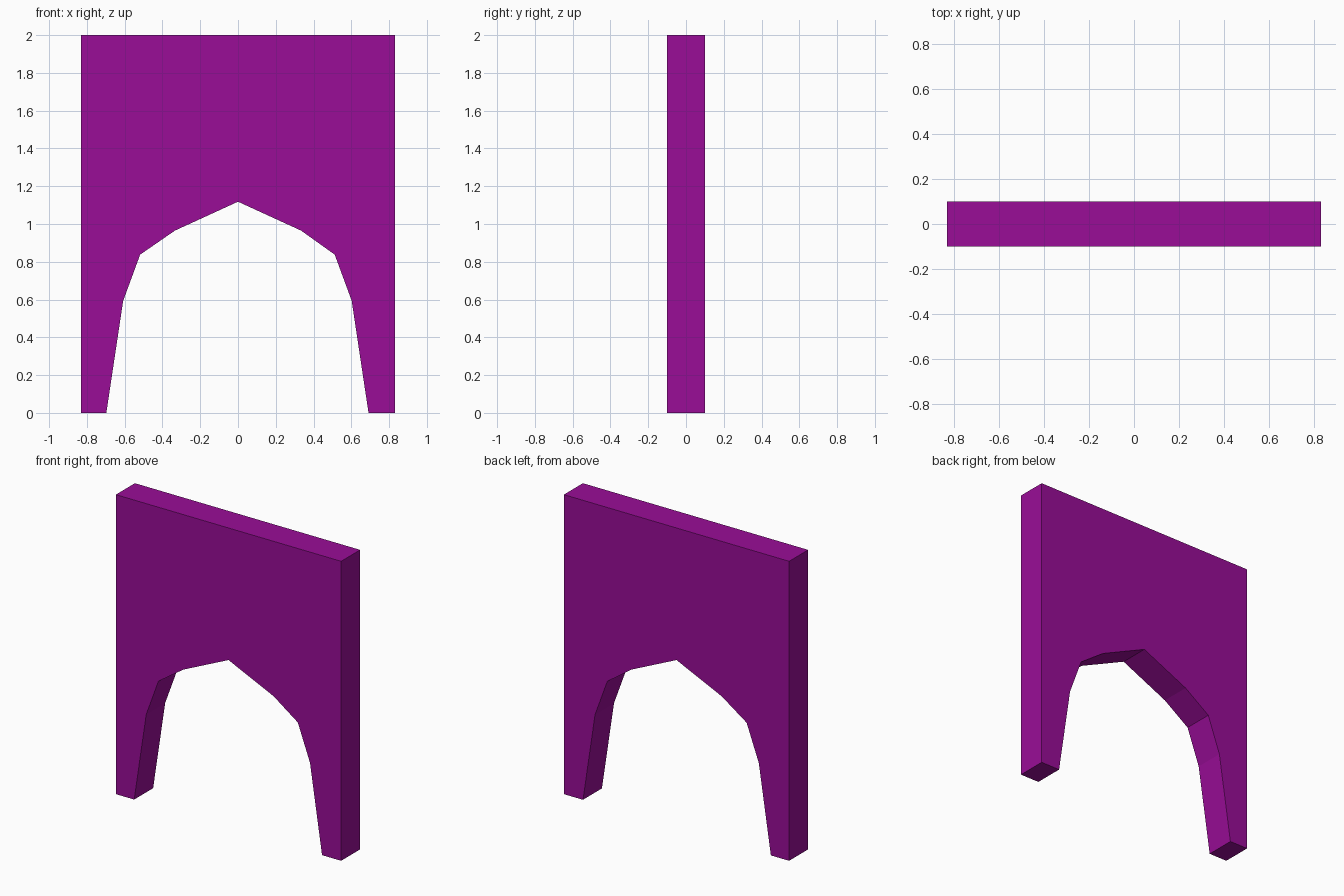
import bpy, bmesh

if "Cube" in bpy.data.objects:
    bpy.data.objects.remove(bpy.data.objects["Cube"])

HALF_W, HEIGHT, DEPTH = 0.832, 2.0, 0.2

# Underside of the arch, from the left foot to the right foot
arch = [(-0.697, 0), (-0.608, 0.593), (-0.518, 0.838), (-0.334, 0.965),
        (0, 1.118),
        (0.334, 0.965), (0.512, 0.838), (0.602, 0.593), (0.691, 0)]
outline = [(-HALF_W, 0)] + arch + [(HALF_W, 0), (HALF_W, HEIGHT), (-HALF_W, HEIGHT)]

# Wall slab: front face profile extruded through its thickness
bm = bmesh.new()
face = bm.faces.new([bm.verts.new((x, -DEPTH / 2, z)) for x, z in outline])
ext = bmesh.ops.extrude_face_region(bm, geom=[face], use_keep_orig=True)
back = [g for g in ext["geom"] if isinstance(g, bmesh.types.BMVert)]
bmesh.ops.translate(bm, vec=(0, DEPTH, 0), verts=back)
bmesh.ops.recalc_face_normals(bm, faces=bm.faces)

mesh = bpy.data.meshes.new("arch_wall")
bm.to_mesh(mesh)
bm.free()
wall = bpy.data.objects.new("arch_wall", mesh)
bpy.context.collection.objects.link(wall)

# Purple finish
mat = bpy.data.materials.new("purple")
mat.diffuse_color = (0.32, 0.004, 0.31, 1)
mat.use_nodes = True
mat.node_tree.nodes["Principled BSDF"].inputs["Base Color"].default_value = mat.diffuse_color
mesh.materials.append(mat)
